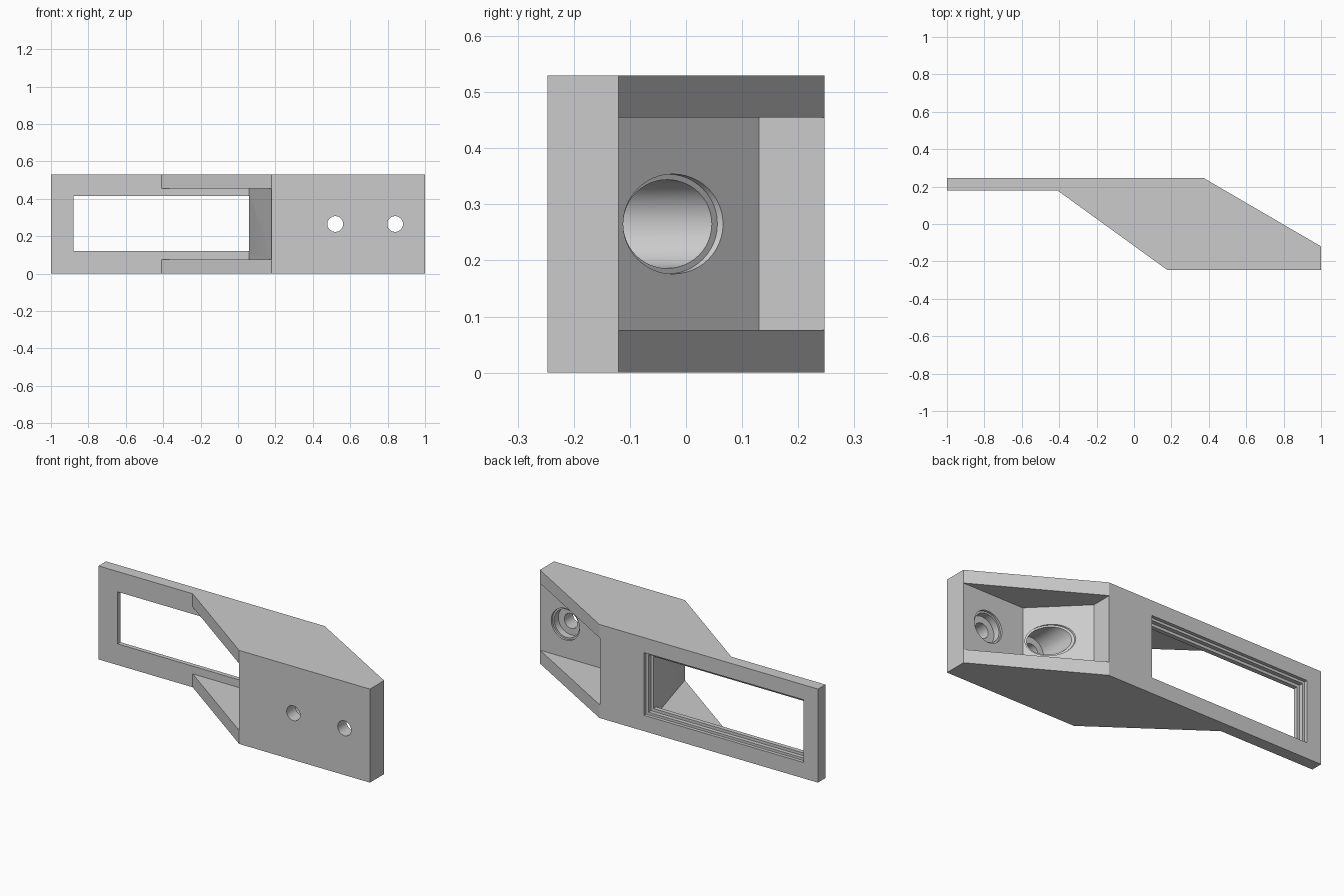
import bpy
import bmesh
import math

if "Cube" in bpy.data.objects:
    bpy.data.objects.remove(bpy.data.objects["Cube"], do_unlink=True)

HEIGHT = 0.53
MID = HEIGHT / 2
BACK = 0.247
PLATE = 0.18          # front face of the thin plate
FLOOR = -0.12         # floor of the rear pocket
WALL_X, WALL_TOP = 0.617, 0.13

grey = bpy.data.materials.new("light_grey")
grey.use_nodes = True
grey.diffuse_color = (0.6, 0.6, 0.6, 1)
grey.node_tree.nodes["Principled BSDF"].inputs["Base Color"].default_value = (0.6, 0.6, 0.6, 1)


def make_object(name, bm):
    bmesh.ops.recalc_face_normals(bm, faces=bm.faces)
    mesh = bpy.data.meshes.new(name)
    bm.to_mesh(mesh)
    bm.free()
    mesh.materials.append(grey)
    obj = bpy.data.objects.new(name, mesh)
    bpy.context.collection.objects.link(obj)
    return obj


def prism(name, outline, z0, z1):
    """Extrude a plan outline upward."""
    bm = bmesh.new()
    face = bm.faces.new([bm.verts.new((x, y, z0)) for x, y in outline])
    top = bmesh.ops.extrude_face_region(bm, geom=[face])["geom"]
    bmesh.ops.translate(bm, vec=(0, 0, z1 - z0),
                        verts=[v for v in top if isinstance(v, bmesh.types.BMVert)])
    return make_object(name, bm)


def bore(name, x, radius, y0, y1, shear=0.0):
    """Round cutter along y; shear tilts its ends to follow a sloping wall."""
    bm = bmesh.new()
    ends = []
    for y in (y0, y1):
        ring = []
        for i in range(48):
            a = math.tau * i / 48
            dx = radius * math.cos(a)
            ring.append(bm.verts.new((x + dx, y - shear * dx, MID + radius * math.sin(a))))
        bm.faces.new(ring)
        ends.append(ring)
    for i in range(48):
        j = (i + 1) % 48
        bm.faces.new((ends[0][i], ends[0][j], ends[1][j], ends[1][i]))
    return make_object(name, bm)


def cut(target, cutter):
    cutter.hide_render = True
    mod = target.modifiers.new("cut", "BOOLEAN")
    mod.operation = "DIFFERENCE"
    mod.solver = "EXACT"
    mod.object = cutter
    bpy.context.view_layer.objects.active = target
    bpy.ops.object.modifier_apply(modifier=mod.name)
    bpy.data.objects.remove(cutter, do_unlink=True)


# Main body: thin plate flowing into a slanted mounting block
bracket = prism("bracket_body", [
    (-1, BACK), (-1, PLATE), (-0.41, PLATE), (0.18, -BACK),
    (1, -BACK), (1, FLOOR), (0.37, BACK)], 0, HEIGHT)

# Front pocket between the two slanted side bars
cut(bracket, prism("front_pocket", [
    (-0.41, PLATE), (0.06, PLATE), (0.195, -0.3), (-0.41, -0.3)], 0.076, 0.455))

# Rear pocket with a sloping inner wall
cut(bracket, prism("rear_pocket", [
    (0.367, 0.3), (0.367, WALL_TOP), (WALL_X, FLOOR), (1.1, FLOOR), (1.1, 0.3)],
    0.076, 0.455))

# Window, stepped wider toward the back
for margin, start in ((0, 0.1), (0.016, 0.205), (0.03, 0.228)):
    x0, x1 = -0.88 - margin, 0.06 + margin
    cut(bracket, prism("window", [(x0, start), (x1, start), (x1, 0.3), (x0, 0.3)],
                       0.12 - margin, 0.415 + margin))

# Two counterbored screw holes
slope = (WALL_TOP - FLOOR) / (WALL_X - 0.367)
for x in (0.52, 0.84):
    cut(bracket, bore("screw_hole", x, 0.042, -0.3, 0))
    cut(bracket, bore("counterbore", x, 0.079, -0.17, 0.2))
rim_y = FLOOR + (WALL_X - 0.52) * slope - 0.01
cut(bracket, bore("sloped_rim", 0.52, 0.089, rim_y, rim_y + 0.1, slope))
cut(bracket, bore("flat_rim", 0.84, 0.089, FLOOR - 0.012, 0))

# Smooth bores, crisp edges
bpy.ops.object.select_all(action="DESELECT")
bracket.select_set(True)
bpy.context.view_layer.objects.active = bracket
bpy.ops.object.shade_smooth_by_angle(angle=math.radians(25))
